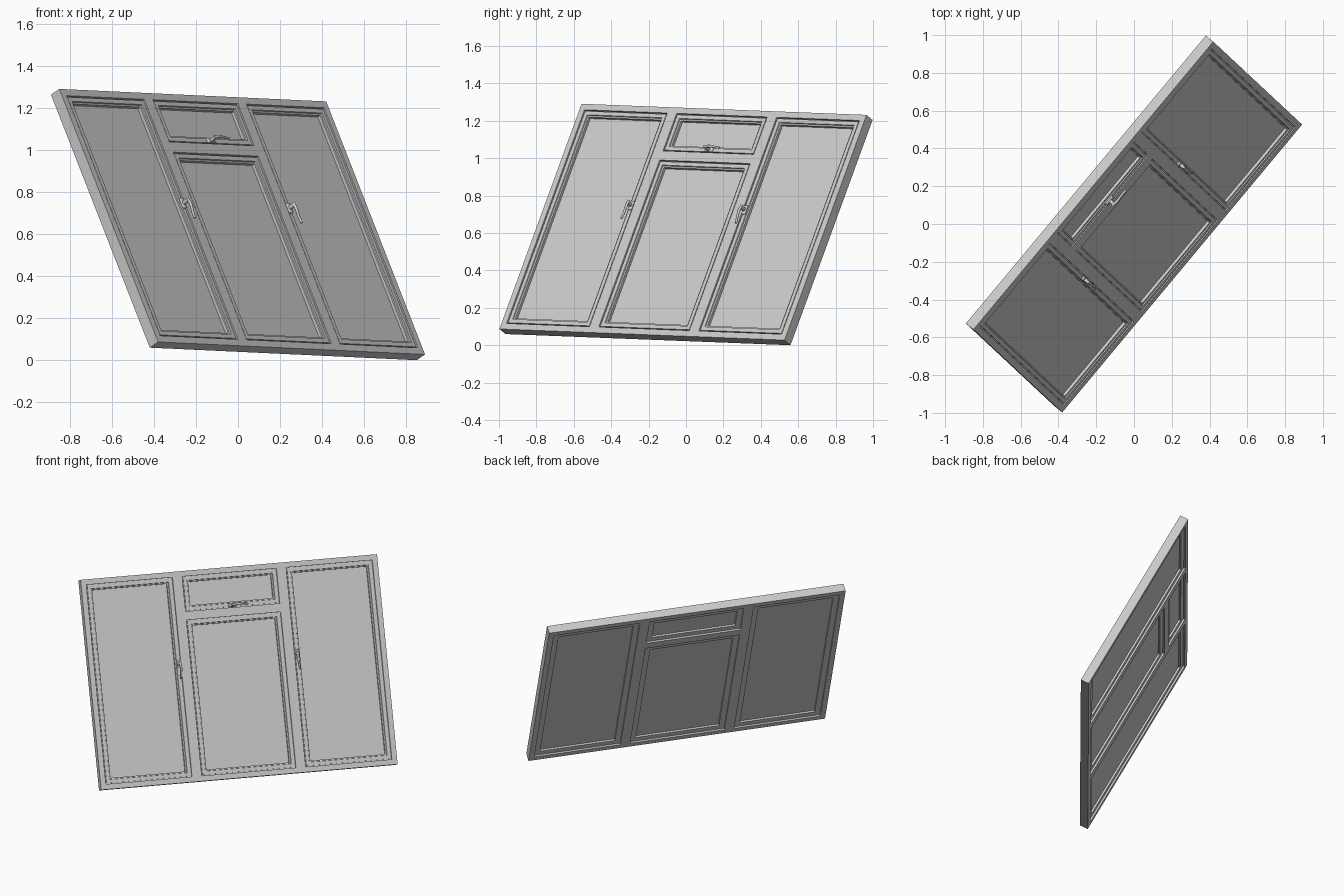
import bpy, bmesh
from math import radians
from mathutils import Matrix, Vector

if "Cube" in bpy.data.objects:
    bpy.data.objects.remove(bpy.data.objects["Cube"])

W, H, T = 1.985, 1.365, 0.058      # window width, height, thickness

# Tilted placement: local x runs along the width, z up the panel, -y to the front face
u = Vector((0.640, 0.768, -0.030)).normalized()
w = Vector((-0.342, 0.3245, 0.882))
w = (w - u * w.dot(u)).normalized()
n = u.cross(w)
ext = [(abs(u[i]) * W + abs(w[i]) * H + abs(n[i]) * T) / 2 for i in range(3)]
PLACE = Matrix((u, -n, w)).transposed().to_4x4()
PLACE.translation = Vector((0, 0, ext[2])) + n * (T / 2) - u * (W / 2) - w * (H / 2)
# In local space: x 0..W, z 0..H, y = 0 front face, y = T back face


def add(name, bm, smooth=False):
    bmesh.ops.recalc_face_normals(bm, faces=bm.faces)
    me = bpy.data.meshes.new(name)
    bm.to_mesh(me)
    bm.free()
    ob = bpy.data.objects.new(name, me)
    bpy.context.collection.objects.link(ob)
    ob.matrix_world = PLACE
    if smooth:
        bpy.ops.object.select_all(action='DESELECT')
        ob.select_set(True)
        bpy.context.view_layer.objects.active = ob
        bpy.ops.object.shade_smooth_by_angle(angle=radians(35))
    return ob


def box(name, lo, hi, bevel=0, segs=2):
    bm = bmesh.new()
    bmesh.ops.create_cube(bm, size=1)
    lo, hi = Vector(lo), Vector(hi)
    for v in bm.verts:
        v.co = Vector([(lo[i] + hi[i]) / 2 + v.co[i] * (hi[i] - lo[i]) for i in range(3)])
    if bevel:
        bmesh.ops.bevel(bm, geom=bm.edges[:], offset=bevel, segments=segs, affect='EDGES', profile=0.5)
    return add(name, bm, bevel > 0)


def ring(name, rect, profile):
    """Mitred rectangular frame: profile is (inset, depth) swept round rect."""
    x0, x1, z0, z1 = rect
    bm = bmesh.new()
    loops = [[bm.verts.new(p) for p in ((x0 + i, y, z0 + i), (x1 - i, y, z0 + i),
                                        (x1 - i, y, z1 - i), (x0 + i, y, z1 - i))]
             for i, y in profile]
    for a, b in zip(loops, loops[1:] + loops[:1]):
        for k in range(4):
            j = (k + 1) % 4
            bm.faces.new((a[k], a[j], b[j], b[k]))
    return add(name, bm)


# Outer frame, mullions and transom
B = 0.035
M1, M2 = 0.612, 0.677
TR0, TR1 = H - 0.318, H - 0.262
ring("outer_frame", (0, W, 0, H), [(0, 0), (B, 0), (B, T), (0, T)])
box("mullion_left", (M1, 0, B), (M2, T, H - B))
box("mullion_right", (W - M2, 0, B), (W - M1, T, H - B))
box("transom", (M2, 0, TR0), (W - M2, T, TR1))

# Sashes with a shadow groove around them, a stepped bead and a glass pane
SASH = [(0, 0.012), (0.006, 0.012), (0.006, 0.003), (0.028, 0.003), (0.030, 0.009),
        (0.038, 0.011), (0.038, 0.046), (0, 0.046)]
openings = {
    "left": (B, M1, B, H - B),
    "right": (W - M1, W - B, B, H - B),
    "centre": (M2, W - M2, B, TR0),
    "vent": (M2, W - M2, TR1, H - B),
}
for key, r in openings.items():
    ring("sash_" + key, r, SASH)
    g = 0.034
    box("glass_" + key, (r[0] + g, 0.027, r[2] + g), (r[1] - g, 0.033, r[3] - g))


# Window handles: base plate, turning neck and a curved lever
def handle(name, x, z, along, side):
    """along = lever direction in the panel plane, side = sideways bow."""
    a, s = Vector(along), Vector(side)
    c = Vector((x, 0, z))
    h = [0.013 + 0.014 * abs(a[i]) for i in (0, 2)]
    box(name + "_plate", (x - h[0], -0.008, z - h[1]), (x + h[0], 0.004, z + h[1]), 0.005, 3)
    bm = bmesh.new()
    bmesh.ops.create_cone(bm, cap_ends=True, segments=20, radius1=0.011, radius2=0.009, depth=0.036,
                          matrix=Matrix.Translation(c + Vector((0, -0.02, 0))) @ Matrix.Rotation(radians(90), 4, 'X'))
    add(name + "_neck", bm, True)
    cu = bpy.data.curves.new(name + "_lever", 'CURVE')
    cu.dimensions = '3D'
    cu.bevel_depth, cu.bevel_resolution, cu.resolution_u = 0.0075, 3, 6
    cu.use_fill_caps = True
    sp = cu.splines.new('BEZIER')
    pts = [(-0.012, 0, 0.034, 1.1), (0.025, 0.003, 0.040, 1.0), (0.062, 0.001, 0.036, 0.85), (0.098, -0.003, 0.036, 0.8)]
    sp.bezier_points.add(len(pts) - 1)
    for p, (d, e, out, rad) in zip(sp.bezier_points, pts):
        p.co = c + a * d + s * e + Vector((0, -out, 0))
        p.handle_left_type = p.handle_right_type = 'AUTO'
        p.radius = rad
    ob = bpy.data.objects.new(name + "_lever", cu)
    bpy.context.collection.objects.link(ob)
    ob.matrix_world = PLACE


handle("handle_left", M1 - 0.015, 0.768, (0, 0, -1), (1, 0, 0))
handle("handle_right", W - M1 + 0.015, 0.768, (0, 0, -1), (-1, 0, 0))
handle("handle_vent", W / 2, TR1 + 0.016, (1, 0, 0), (0, 0, 1))
